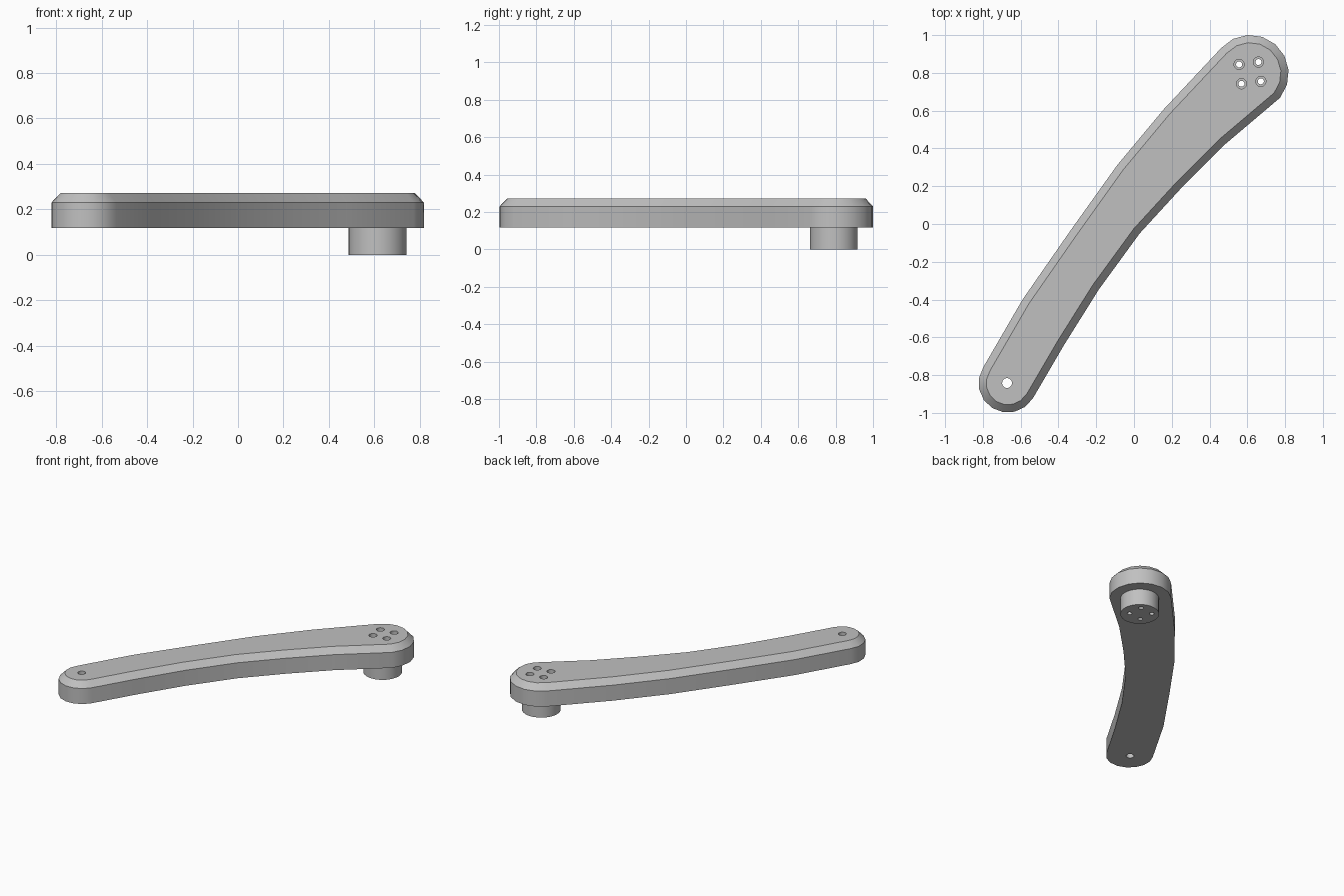
import bpy
import bmesh
from math import cos, sin, radians
from mathutils import Vector

cube = bpy.data.objects.get("Cube")
if cube:
    bpy.data.objects.remove(cube, do_unlink=True)

GREY = (0.53, 0.53, 0.53, 1)
grey = bpy.data.materials.new("light_grey_metal")
grey.use_nodes = True
grey.diffuse_color = GREY
grey.node_tree.nodes["Principled BSDF"].inputs["Base Color"].default_value = GREY

ARM_BOTTOM, BEVEL_START, ARM_TOP, BEVEL = 0.117, 0.23, 0.272, 0.04
BIG_END = Vector((0.615, 0.797))
SMALL_END = Vector((-0.668, -0.843))


def arc(center, radius, start, end, steps):
    angles = [radians(start + (end - start) * i / steps) for i in range(steps + 1)]
    return [center + radius * Vector((cos(a), sin(a))) for a in angles]


def inset(points, distance):
    """Offset a counterclockwise outline inwards with mitred corners."""
    result = []
    for i, p in enumerate(points):
        a = (p - points[i - 1]).normalized()
        b = (points[(i + 1) % len(points)] - p).normalized()
        na, nb = Vector((-a.y, a.x)), Vector((-b.y, b.x))
        result.append(p + (na + nb) * distance / (1 + na.dot(nb)))
    return result


def loft(name, layers):
    """Solid through stacked (outline, height) layers."""
    bm = bmesh.new()
    rings = [[bm.verts.new((p.x, p.y, z)) for p in pts] for pts, z in layers]
    n = len(rings[0])
    for low, high in zip(rings, rings[1:]):
        for i in range(n):
            j = (i + 1) % n
            bm.faces.new((low[i], low[j], high[j], high[i]))
    bm.faces.new(rings[0][::-1])
    bm.faces.new(rings[-1])
    mesh = bpy.data.meshes.new(name)
    bm.to_mesh(mesh)
    bm.free()
    mesh.materials.append(grey)
    obj = bpy.data.objects.new(name, mesh)
    bpy.context.collection.objects.link(obj)
    return obj


def cylinder(name, center, radius, bottom, top, sides):
    circle = arc(center, radius, 0, 360, sides)[:-1]
    return loft(name, [(circle, bottom), (circle, top)])


def activate(obj):
    bpy.ops.object.select_all(action="DESELECT")
    obj.select_set(True)
    bpy.context.view_layer.objects.active = obj


def drill(obj, center, radius):
    cutter = cylinder("hole_cutter", center, radius, -0.1, 0.4, 24)
    cutter.hide_render = True
    activate(obj)
    mod = obj.modifiers.new("hole", "BOOLEAN")
    mod.operation, mod.solver, mod.object = "DIFFERENCE", "EXACT", cutter
    bpy.ops.object.modifier_apply(modifier=mod.name)
    bpy.data.objects.remove(cutter, do_unlink=True)


# Curved arm with rounded ends and a bevelled top rim
inner_side = [(-0.37, -0.64), (-0.185, -0.345), (0.03, -0.05), (0.25, 0.19), (0.48, 0.42)]
outer_side = [(0.16, 0.61), (-0.09, 0.31), (-0.34, -0.04), (-0.59, -0.4)]
outline = (arc(SMALL_END, 0.155, 147, 329, 8) + [Vector(p) for p in inner_side]
           + arc(BIG_END, 0.204, -39, 138, 8) + [Vector(p) for p in outer_side])
arm = loft("crank_arm", [(outline, ARM_BOTTOM), (outline, BEVEL_START),
                         (inset(outline, BEVEL), ARM_TOP)])

# Round mounting boss under the wide end
boss = cylinder("mounting_boss", Vector((0.614, 0.79)), 0.128, 0, ARM_BOTTOM, 32)

# Single pivot hole, and four stepped bolt holes
drill(arm, Vector((-0.672, -0.842)), 0.026)
for k in range(4):
    spot = Vector((0.614, 0.8)) + 0.073 * Vector((cos(radians(52 + 90 * k)),
                                                 sin(radians(52 + 90 * k))))
    drill(arm, spot, 0.027)
    drill(boss, spot, 0.016)

for part in (arm, boss):
    activate(part)
    bpy.ops.object.shade_smooth_by_angle(angle=radians(30))
